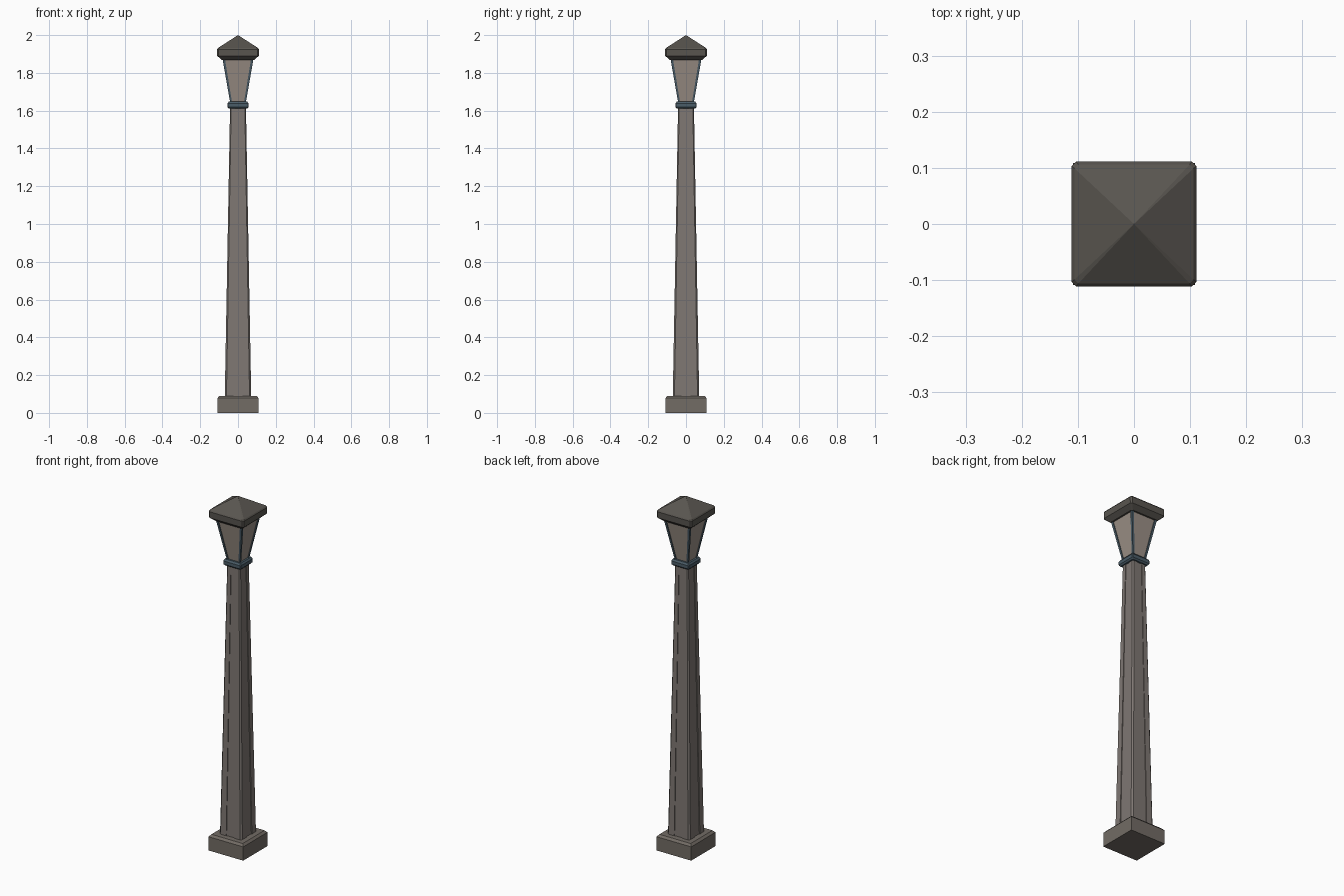
import bpy, bmesh

if "Cube" in bpy.data.objects:
    bpy.data.objects.remove(bpy.data.objects["Cube"])


def material(name, rgb):
    m = bpy.data.materials.new(name)
    m.diffuse_color = (*rgb, 1)
    m.use_nodes = True
    m.node_tree.nodes["Principled BSDF"].inputs["Base Color"].default_value = m.diffuse_color
    return m


STONE = material("stone", (0.21, 0.185, 0.17))
PLINTH = material("plinth_stone", (0.17, 0.15, 0.13))
ROOF = material("roof_dark", (0.10, 0.092, 0.08))
METAL = material("blue_metal", (0.07, 0.11, 0.14))
PANE = material("pane", (0.33, 0.28, 0.24))


def spin(quarter):
    """Repeat a quarter outline around the four sides."""
    pts = []
    for _ in range(4):
        pts += quarter
        quarter = [(-y, x) for x, y in quarter]
    return pts


def square(h, c=0.0):
    """Square outline with chamfered corners."""
    return spin([(h, -h + c), (h, h - c)])


def fluted(h, c, g, d):
    """Chamfered square with a shallow channel in each face."""
    return spin([(h, -h + c), (h, -g), (h - d, -g), (h - d, g), (h, g), (h, h - c)])


def loft(name, sections, mat):
    """Skin a stack of (z, outline) sections and cap the ends."""
    bm = bmesh.new()
    rings = [[bm.verts.new((x, y, z)) for x, y in pts] for z, pts in sections]
    n = len(rings[0])
    for a, b in zip(rings, rings[1:]):
        for i in range(n):
            j = (i + 1) % n
            bm.faces.new((a[i], a[j], b[j], b[i]))
    bm.faces.new(rings[0][::-1])
    bm.faces.new(rings[-1])
    bmesh.ops.remove_doubles(bm, verts=bm.verts, dist=1e-5)
    bmesh.ops.recalc_face_normals(bm, faces=bm.faces)
    me = bpy.data.meshes.new(name)
    bm.to_mesh(me)
    bm.free()
    me.materials.append(mat)
    ob = bpy.data.objects.new(name, me)
    bpy.context.collection.objects.link(ob)
    return ob


# plinth with chamfered top edge
loft("base", [(0, square(0.109)), (0.078, square(0.109)), (0.09, square(0.098))], PLINTH)

# tapered post with channelled faces
loft("post", [(0.088, fluted(0.07, 0.009, 0.025, 0.004)),
              (1.62, fluted(0.042, 0.006, 0.015, 0.003))], STONE)

# collar under the lantern
loft("collar", [(1.612, square(0.049, 0.003)), (1.62, square(0.056, 0.004)),
                (1.638, square(0.056, 0.004)), (1.648, square(0.049, 0.003))], METAL)

# flared lantern glass
loft("lantern_glass", [(1.64, square(0.037)), (1.88, square(0.078))], PANE)


# slanted corner bars of the lantern frame
def bar_section(outer, width, sx, sy):
    pts = [(outer, outer), (outer - width, outer), (outer - width, outer - width), (outer, outer - width)]
    return [(x * sx, y * sy) for x, y in pts]


for sx in (-1, 1):
    for sy in (-1, 1):
        loft("lantern_corner_bar", [(1.64, bar_section(0.041, 0.010, sx, sy)),
                                    (1.88, bar_section(0.083, 0.013, sx, sy))], METAL)

# overhanging roof with pyramid top
loft("roof", [(1.868, square(0.085, 0.006)), (1.89, square(0.110, 0.008)),
              (1.925, square(0.111, 0.008)), (1.932, square(0.106, 0.007)),
              (2.0, square(0.0))], ROOF)
